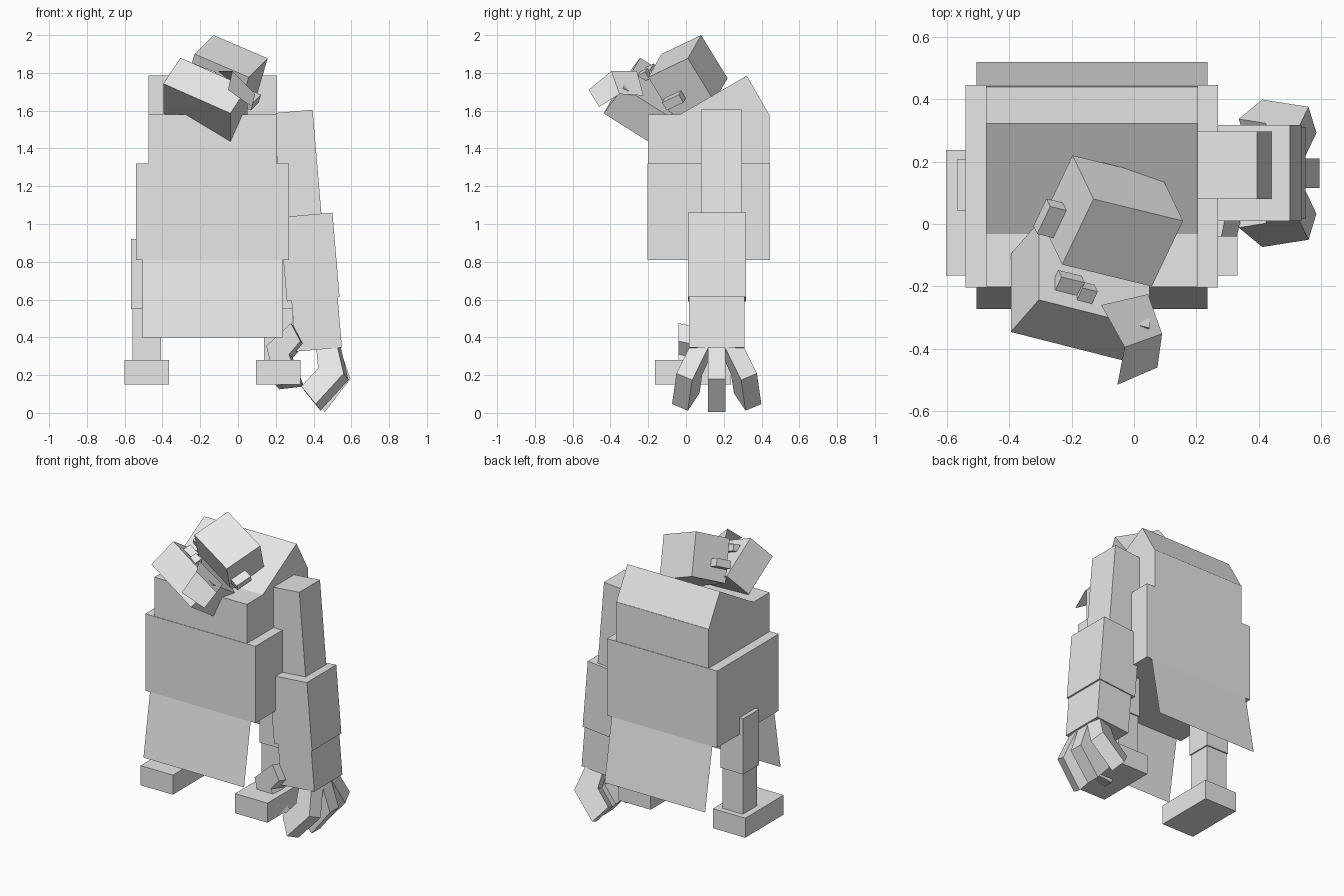
import bpy, bmesh, math
from mathutils import Vector, Matrix

if "Cube" in bpy.data.objects:
    bpy.data.objects.remove(bpy.data.objects["Cube"])

grey = bpy.data.materials.new("light_grey")
grey.diffuse_color = (0.8, 0.8, 0.8, 1)
grey.use_nodes = True
grey.node_tree.nodes["Principled BSDF"].inputs["Base Color"].default_value = grey.diffuse_color


def finish(name, bm):
    bmesh.ops.recalc_face_normals(bm, faces=bm.faces)
    mesh = bpy.data.meshes.new(name)
    bm.to_mesh(mesh)
    bm.free()
    mesh.materials.append(grey)
    obj = bpy.data.objects.new(name, mesh)
    bpy.context.collection.objects.link(obj)
    return obj


def slab(name, corner, u, v, w):
    """Box spanned by three edge vectors from one corner."""
    c, u, v, w = map(Vector, (corner, u, v, w))
    bm = bmesh.new()
    bmesh.ops.create_cube(bm, size=1)
    for vert in bm.verts:
        p = vert.co + Vector((0.5, 0.5, 0.5))
        vert.co = c + u * p.x + v * p.y + w * p.z
    return finish(name, bm)


def box(name, x0, x1, y0, y1, z0, z1):
    return slab(name, (x0, y0, z0), (x1 - x0, 0, 0), (0, y1 - y0, 0), (0, 0, z1 - z0))


def prism(name, points, step, matrix=None):
    """Closed outline extruded along step."""
    bm = bmesh.new()
    face = bm.faces.new([bm.verts.new(p) for p in points])
    ext = bmesh.ops.extrude_face_region(bm, geom=[face], use_keep_orig=True)
    bmesh.ops.translate(bm, vec=step, verts=[g for g in ext["geom"] if isinstance(g, bmesh.types.BMVert)])
    if matrix:
        bm.transform(matrix)
    return finish(name, bm)


def sheet(name, rows):
    """Thin strip through pairs of points."""
    bm = bmesh.new()
    vs = [[bm.verts.new(p) for p in row] for row in rows]
    for a, b in zip(vs, vs[1:]):
        bm.faces.new((a[0], a[1], b[1], b[0]))
    return finish(name, bm)


# Torso with hunched shoulders
MID = -0.135
box("belly", -0.54, 0.27, -0.203, 0.445, 0.81, 1.32)
box("chest", -0.475, 0.205, -0.2, 0.442, 1.30, 1.58)
prism("hunch", [(-0.475, -0.04, 1.575), (-0.475, 0.322, 1.785), (-0.475, 0.442, 1.575)], (0.68, 0, 0))

# Flared cloth flaps
for name, y0, y1 in (("front_flap", -0.203, -0.272), ("back_flap", 0.445, 0.52)):
    sheet(name, [((-0.505, y0, 0.81), (0.235, y0, 0.81)), ((-0.505, y1, 0.40), (0.235, y1, 0.40))])

# Legs
for side, s in (("left", -1), ("right", 1)):
    cx = MID + s * 0.348
    box(side + "_thigh", cx - 0.083, cx + 0.083, 0.042, 0.208, 0.55, 0.92)
    box(side + "_shin", cx - 0.075, cx + 0.075, 0.05, 0.20, 0.27, 0.56)
    box(side + "_foot", cx - 0.119, cx + 0.119, -0.165, 0.237, 0.15, 0.28)

# Single leaning arm
across, down = Vector((-0.996, 0, -0.087)), Vector((0.084, 0, -0.996))
for name, x, z, y0, y1, wide, long in (
        ("upper_arm", 0.395, 1.605, 0.08, 0.297, 0.21, 0.58),
        ("forearm", 0.50, 1.06, 0.01, 0.318, 0.28, 0.447),
        ("cuff", 0.526, 0.63, 0.016, 0.311, 0.245, 0.285)):
    slab(name, (x, y0, z), across * wide, (0, y1 - y0, 0), down * long)

# Bent fingers sharing one side outline
outline = [(0.06, 0.03), (0.125, -0.16), (-0.01, -0.335), (-0.10, -0.235), (-0.02, -0.13), (-0.05, 0.02)]
for name, y, roll, yaw in (("front_finger", 0.085, -22, -17),
                           ("middle_finger", 0.163, 0, 0),
                           ("back_finger", 0.24, 22, 17)):
    m = (Matrix.Translation((0.47, y, 0.34)) @ Matrix.Rotation(math.radians(yaw), 4, 'Z')
         @ Matrix.Rotation(math.radians(roll), 4, 'X'))
    prism(name, [(px, -0.047, pz) for px, pz in outline], (0, 0.094, 0), m)

# Thumb curling under from the inner side
thumb = [(0.28, 0.475), (0.15, 0.355), (0.2, 0.145), (0.33, 0.16), (0.27, 0.31), (0.33, 0.38)]
prism("thumb", [(px, 0, pz) for px, pz in thumb], (0.02, 0.094, -0.02),
      Matrix.Translation((0, -0.04, 0)))

# Tilted skull
top = Vector((-0.13, 0.08, 2.0))
side, fwd, low = Vector((0.287, -0.07, -0.123)), Vector((-0.1, -0.21, -0.1)), Vector((-0.067, 0.14, -0.228))
slab("skull", top, side, fwd, low)

# Pegs on both sides of the skull
for name, t in (("left_ear", -0.18), ("right_ear", 0.98)):
    slab(name, top + side * t + fwd * 0.52 + low * 0.52, side * 0.2, fwd * 0.42, low * 0.18)

# Jutting jaw
slab("jaw", (-0.305, -0.243, 1.88), (0.355, -0.09, -0.157), (-0.09, -0.103, -0.137), (0, 0.25, -0.158))

# Teeth between jaw and skull
for name, corner, size in (("upper_tooth", (-0.232, -0.17, 1.85), 0.26),
                           ("lower_tooth", (-0.165, -0.205, 1.825), 0.17)):
    slab(name, corner, side * size, fwd * 0.2, low * 0.16)

# Tongue hanging over the jaw
sheet("tongue", [((-0.105, -0.26, 1.81), (0.045, -0.225, 1.68)),
                 ((-0.03, -0.395, 1.81), (0.09, -0.352, 1.688)),
                 ((-0.053, -0.515, 1.71), (0.075, -0.46, 1.62))])
